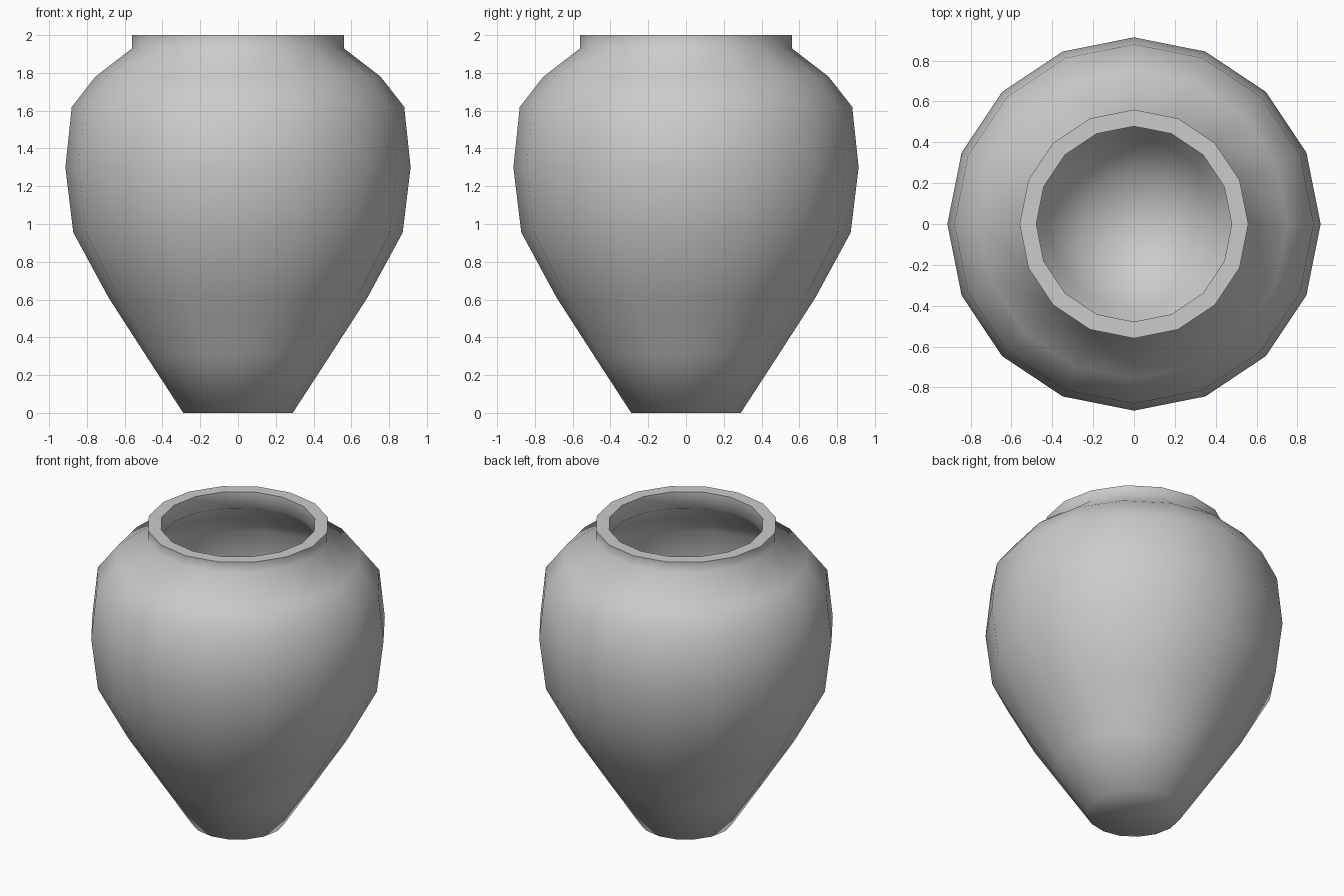
import bpy, bmesh, math

if "Cube" in bpy.data.objects:
    bpy.data.objects.remove(bpy.data.objects["Cube"])

SIDES = 16
WALL = 0.08

# Outer silhouette of the vase: (radius, height), foot to rim
profile = [(0.29, 0.0), (0.485, 0.3), (0.685, 0.61), (0.872, 0.955), (0.914, 1.30),
           (0.88, 1.62), (0.755, 1.78), (0.56, 1.93), (0.56, 2.0)]

bm = bmesh.new()

# Lathe the outer skin
rings = []
for r, z in profile:
    rings.append([bm.verts.new((r * math.cos(2 * math.pi * i / SIDES),
                                r * math.sin(2 * math.pi * i / SIDES), z))
                  for i in range(SIDES)])
for lower, upper in zip(rings, rings[1:]):
    for i in range(SIDES):
        j = (i + 1) % SIDES
        bm.faces.new((lower[i], lower[j], upper[j], upper[i]))

# Base closed with a fan
centre = bm.verts.new((0, 0, 0))
for i in range(SIDES):
    bm.faces.new((centre, rings[0][(i + 1) % SIDES], rings[0][i]))

mesh = bpy.data.meshes.new("vase")
bm.to_mesh(mesh)
bm.free()
vase = bpy.data.objects.new("vase", mesh)
bpy.context.collection.objects.link(vase)

# Wall thickness grows inwards and leaves a flat rim
solid = vase.modifiers.new("wall", 'SOLIDIFY')
solid.thickness = WALL
solid.offset = -1
solid.use_even_offset = True
bpy.context.view_layer.objects.active = vase
vase.select_set(True)
bpy.ops.object.modifier_apply(modifier=solid.name)

# Smooth body, crisp rim
bpy.ops.object.shade_smooth_by_angle(angle=math.radians(62))
